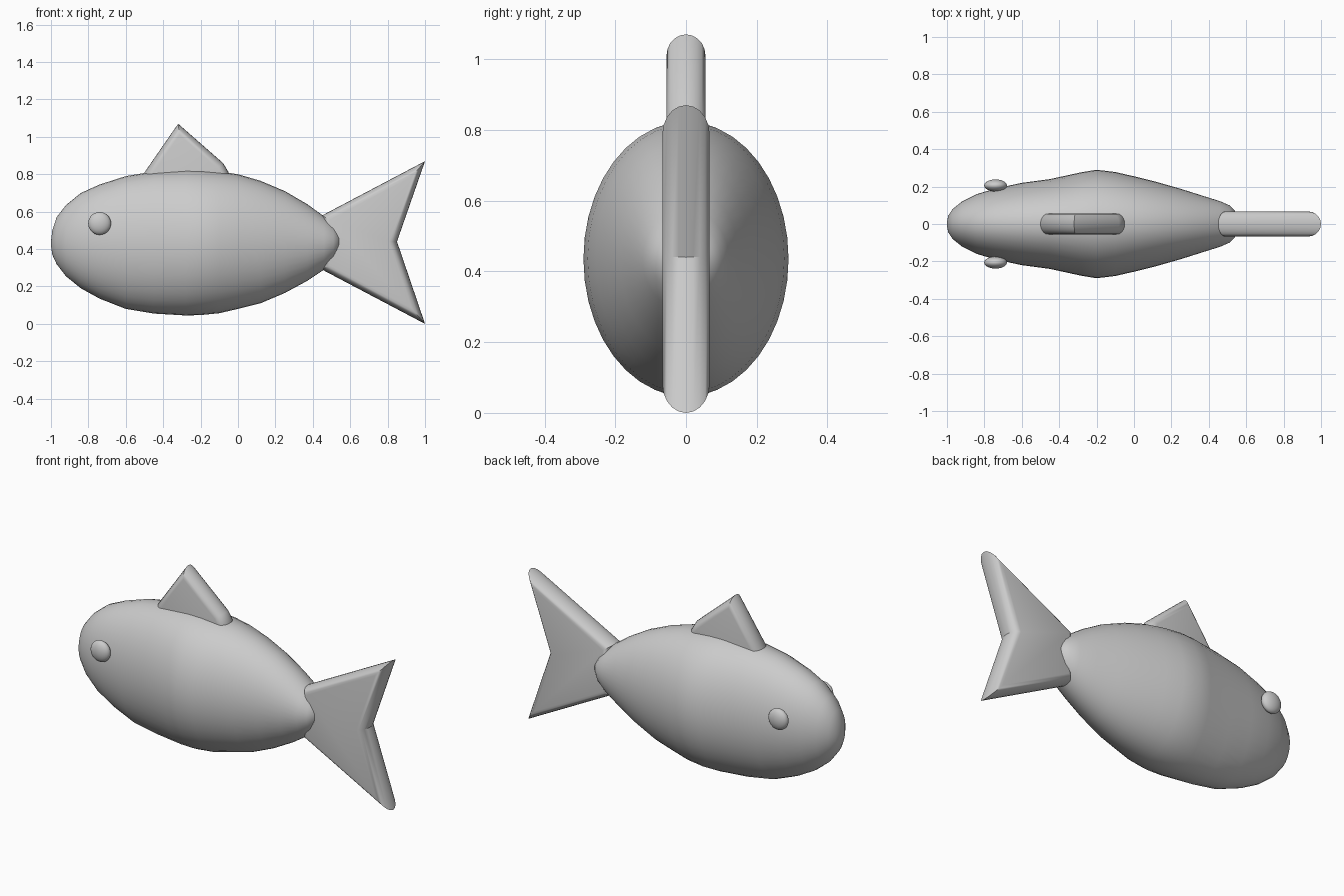
import bpy
import bmesh
from math import sin, cos, pi, radians
from mathutils import Vector

cube = bpy.data.objects.get("Cube")
if cube:
    bpy.data.objects.remove(cube, do_unlink=True)

grey = bpy.data.materials.new("plain grey")
grey.use_nodes = True
colour = (0.6, 0.6, 0.6, 1)
grey.diffuse_color = colour
grey.node_tree.nodes["Principled BSDF"].inputs["Base Color"].default_value = colour


def finish(bm, name, angle):
    """Turn a bmesh into a smooth-shaded grey object."""
    bmesh.ops.recalc_face_normals(bm, faces=bm.faces)
    mesh = bpy.data.meshes.new(name)
    bm.to_mesh(mesh)
    bm.free()
    obj = bpy.data.objects.new(name, mesh)
    bpy.context.collection.objects.link(obj)
    mesh.materials.append(grey)
    bpy.ops.object.select_all(action='DESELECT')
    obj.select_set(True)
    bpy.context.view_layer.objects.active = obj
    bpy.ops.object.shade_smooth_by_angle(angle=radians(angle))
    return obj


def loft(rings, name, angle):
    """Skin a list of closed point rings and cap both ends."""
    bm = bmesh.new()
    loops = [[bm.verts.new(p) for p in ring] for ring in rings]
    for a, b in zip(loops, loops[1:]):
        for i in range(len(a)):
            j = (i + 1) % len(a)
            bm.faces.new((a[i], a[j], b[j], b[i]))
    bm.faces.new(loops[0])
    bm.faces.new(loops[-1])
    return finish(bm, name, angle)


def inset(outline, d):
    """Move a counter-clockwise outline inwards by d with mitred corners."""
    result = []
    for i, p in enumerate(outline):
        before = (p - outline[i - 1]).normalized()
        after = (outline[(i + 1) % len(outline)] - p).normalized()
        n1, n2 = Vector((-before.y, before.x)), Vector((-after.y, after.x))
        result.append(p + (n1 + n2) * d / (1 + n1.dot(n2)))
    return result


def fin(name, points, half, rim, steps=10):
    """Flat-sided fin with a rounded rim, from an x-z outline."""
    outline = [Vector(p) for p in points]
    rings = []
    for k in range(steps + 1):
        a = -pi / 2 + pi * k / steps
        ring = inset(outline, rim * (1 - cos(a)))
        rings.append([(p.x, half * sin(a), p.y) for p in ring])
    return loft(rings, name, 35)


# Body: elliptical sections given as x, bottom, top, half width
stations = [
    (-1, .42, .44, .01), (-.993, .37, .5, .045), (-.97, .32, .57, .08),
    (-.92, .255, .635, .12), (-.84, .19, .7, .16), (-.74, .135, .745, .19),
    (-.6, .08, .79, .22), (-.45, .055, .815, .24), (-.28, .045, .825, .277),
    (-.2, .047, .823, .29), (-.1, .057, .815, .278), (0, .08, .8, .255),
    (.12, .11, .765, .225), (.25, .165, .71, .188), (.37, .23, .64, .15),
    (.46, .29, .575, .122), (.51, .335, .535, .1), (.54, .385, .495, .07),
    (.55, .43, .45, .02),
]
sides = 40
rings = []
for x, low, high, width in stations:
    mid, tall = (low + high) / 2, (high - low) / 2
    rings.append([(x, width * cos(2 * pi * i / sides), mid + tall * sin(2 * pi * i / sides))
                  for i in range(sides)])
loft(rings, "body", 60)

# Fins
fin("tail_fin", [(.45, .29), (1, 0), (.85, .44), (1, .87), (.45, .58)], .067, .04)
fin("back_fin", [(-.5, .7), (-.05, .7), (-.05, .81), (-.08, .86), (-.32, 1.07), (-.5, .81)],
    .055, .04)

# Eyes
for side, label in ((-1, "right"), (1, "left")):
    bm = bmesh.new()
    bmesh.ops.create_uvsphere(bm, u_segments=24, v_segments=14, radius=.061)
    bmesh.ops.scale(bm, vec=(1, .53, 1), verts=bm.verts)
    bmesh.ops.translate(bm, vec=(-.74, side * .206, .537), verts=bm.verts)
    finish(bm, label + "_eye", 60)
